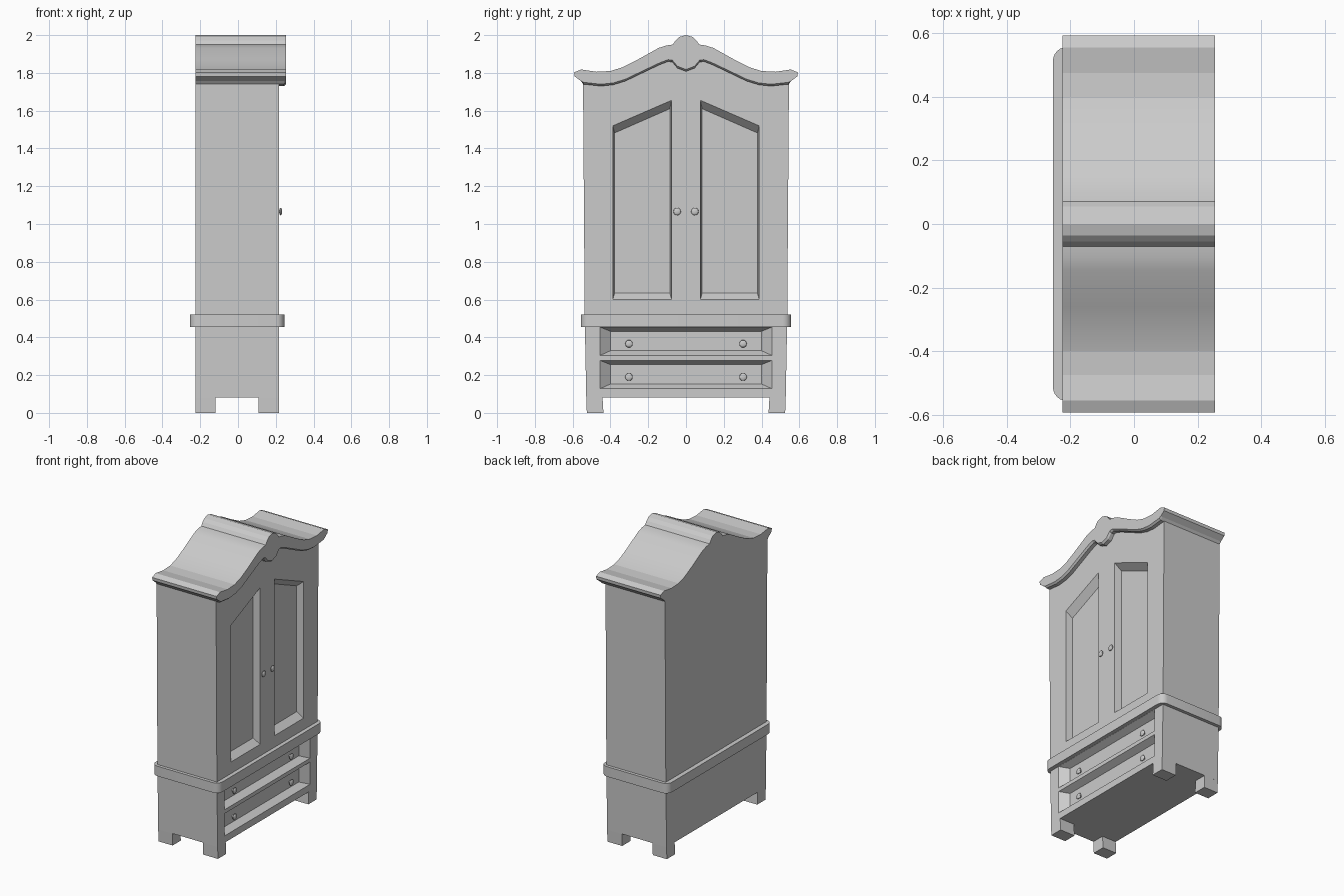
import bpy, bmesh
from math import sin, cos, pi
from mathutils import Matrix

if "Cube" in bpy.data.objects:
    bpy.data.objects.remove(bpy.data.objects["Cube"])


def loft(bm, sections):
    """Closed solid through matching vertex loops."""
    rings = [[bm.verts.new(p) for p in s] for s in sections]
    n = len(rings[0])
    for a, b in zip(rings, rings[1:]):
        for i in range(n):
            j = (i + 1) % n
            bm.faces.new((a[i], a[j], b[j], b[i]))
    bm.faces.new(rings[0][::-1])
    bm.faces.new(rings[-1])


def finish(bm, name):
    bmesh.ops.recalc_face_normals(bm, faces=bm.faces[:])
    me = bpy.data.meshes.new(name)
    bm.to_mesh(me)
    bm.free()
    ob = bpy.data.objects.new(name, me)
    bpy.context.collection.objects.link(ob)
    return ob


def at_x(x, yz):
    return [(x, y, z) for y, z in yz]


def mirrored(half):
    """Half profile from outer edge to centre, mirrored across y = 0."""
    return half + [(-y, z) for y, z in reversed(half) if y != 0]


BACK, FRONT, DEPTH = -0.225, 0.218, 0.045

# Cabinet body, slightly wider at the top
top = [(0.545, 1.745), (0.45, 1.74), (0.34, 1.77), (0.22, 1.82), (0.1, 1.88), (0, 1.88)]
outline = mirrored([(0.528, 0.082), (0.536, 0.5)] + top)
bm = bmesh.new()
loft(bm, [at_x(BACK, outline), at_x(FRONT, outline)])
body = finish(bm, "cabinet_body")

# Recesses for the two door panels and two drawers
bm = bmesh.new()


def recess(outer, inner):
    grow = [(o[0] * 2 - i[0], o[1] * 2 - i[1]) for o, i in zip(outer, inner)]
    k = 0.01 / DEPTH
    lip = [(o[0] + (g[0] - o[0]) * k, o[1] + (g[1] - o[1]) * k) for o, g in zip(outer, grow)]
    loft(bm, [at_x(FRONT - DEPTH, inner), at_x(FRONT + 0.01, lip)])


for s in (-1, 1):
    recess([(s * y, z) for y, z in ((0.076, 0.60), (0.387, 0.60), (0.387, 1.52), (0.076, 1.655))],
           [(s * y, z) for y, z in ((0.086, 0.635), (0.378, 0.635), (0.378, 1.482), (0.086, 1.61))])
for z in (0.128, 0.304):
    recess([(-0.455, z), (0.455, z), (0.455, z + 0.15), (-0.455, z + 0.15)],
           [(-0.40, z + 0.025), (0.40, z + 0.025), (0.40, z + 0.128), (-0.40, z + 0.128)])
cutter = finish(bm, "recess_cutter")
cutter.hide_render = True
mod = body.modifiers.new("recesses", "BOOLEAN")
mod.operation, mod.object, mod.solver = "DIFFERENCE", cutter, "EXACT"
bpy.context.view_layer.objects.active = body
bpy.ops.object.modifier_apply(modifier=mod.name)
bpy.data.objects.remove(cutter)

# Four tapered feet
for s in (-1, 1):
    for side, x0, x1 in (("back", BACK, -0.12), ("front", 0.108, FRONT)):
        bm = bmesh.new()
        loft(bm, [[(x0, s * a, z), (x1, s * a, z), (x1, s * b, z), (x0, s * b, z)]
                  for a, b, z in ((0.437, 0.525, 0), (0.442, 0.528, 0.084))])
        finish(bm, f"{side}_foot_{'left' if s < 0 else 'right'}")

# Waist moulding with rounded corners
R = 0.045
corners = ((0.245 - R, 0.557 - R, 0), (-0.255 + R, 0.557 - R, 1),
           (-0.255 + R, -0.557 + R, 2), (0.245 - R, -0.557 + R, 3))
ring = [(cx + R * cos((q + t / 6) * pi / 2), cy + R * sin((q + t / 6) * pi / 2))
        for cx, cy, q in corners for t in range(7)]
bm = bmesh.new()
loft(bm, [[(x, y, z) for x, y in ring] for z in (0.455, 0.522)])
waist = finish(bm, "waist_moulding")

# Curved cornice, with a small chamfer along its lower front edge
upper = mirrored([(0.592, 1.803), (0.555, 1.818), (0.475, 1.806), (0.40, 1.81), (0.335, 1.83),
                  (0.26, 1.868), (0.145, 1.932), (0.105, 1.945), (0.07, 1.95), (0.055, 1.972),
                  (0.036, 1.99), (0, 2.0)])
lower = mirrored([(0.59, 1.782), (0.557, 1.757), (0.543, 1.74), (0.45, 1.73), (0.385, 1.737),
                  (0.32, 1.757), (0.22, 1.805), (0.14, 1.843), (0.095, 1.86), (0.073, 1.858),
                  (0.045, 1.825), (0, 1.808)])
raised = [(y, z + (0.01 if abs(y) < 0.55 else 0)) for y, z in lower]
bm = bmesh.new()
loft(bm, [at_x(x, upper + lo[::-1]) for x, lo in
          ((BACK, lower), (0.243, lower), (0.255, raised))])
cornice = finish(bm, "cornice")


# Round knobs on short stems
def knob(name, x, y, z):
    bm = bmesh.new()
    bmesh.ops.create_uvsphere(bm, u_segments=16, v_segments=8, radius=0.02,
                              matrix=Matrix.Translation((x + 0.008, y, z)) @ Matrix.Diagonal((0.4, 1, 1, 1)))
    bmesh.ops.create_cone(bm, cap_ends=True, segments=12, radius1=0.009, radius2=0.009, depth=0.016,
                          matrix=Matrix.Translation((x, y, z)) @ Matrix.Rotation(pi / 2, 4, 'Y'))
    return finish(bm, name)


smooth = [waist, cornice]
for s, side in ((-1, "left"), (1, "right")):
    smooth.append(knob(f"door_knob_{side}", FRONT, s * 0.047, 1.066))
    for z, row in ((0.19, "lower"), (0.366, "upper")):
        smooth.append(knob(f"{row}_drawer_knob_{side}", FRONT - DEPTH + 0.006, s * 0.302, z))

for ob in smooth:
    bpy.ops.object.select_all(action='DESELECT')
    ob.select_set(True)
    bpy.context.view_layer.objects.active = ob
    bpy.ops.object.shade_smooth_by_angle(angle=0.5 if ob is not cornice else 0.2)
